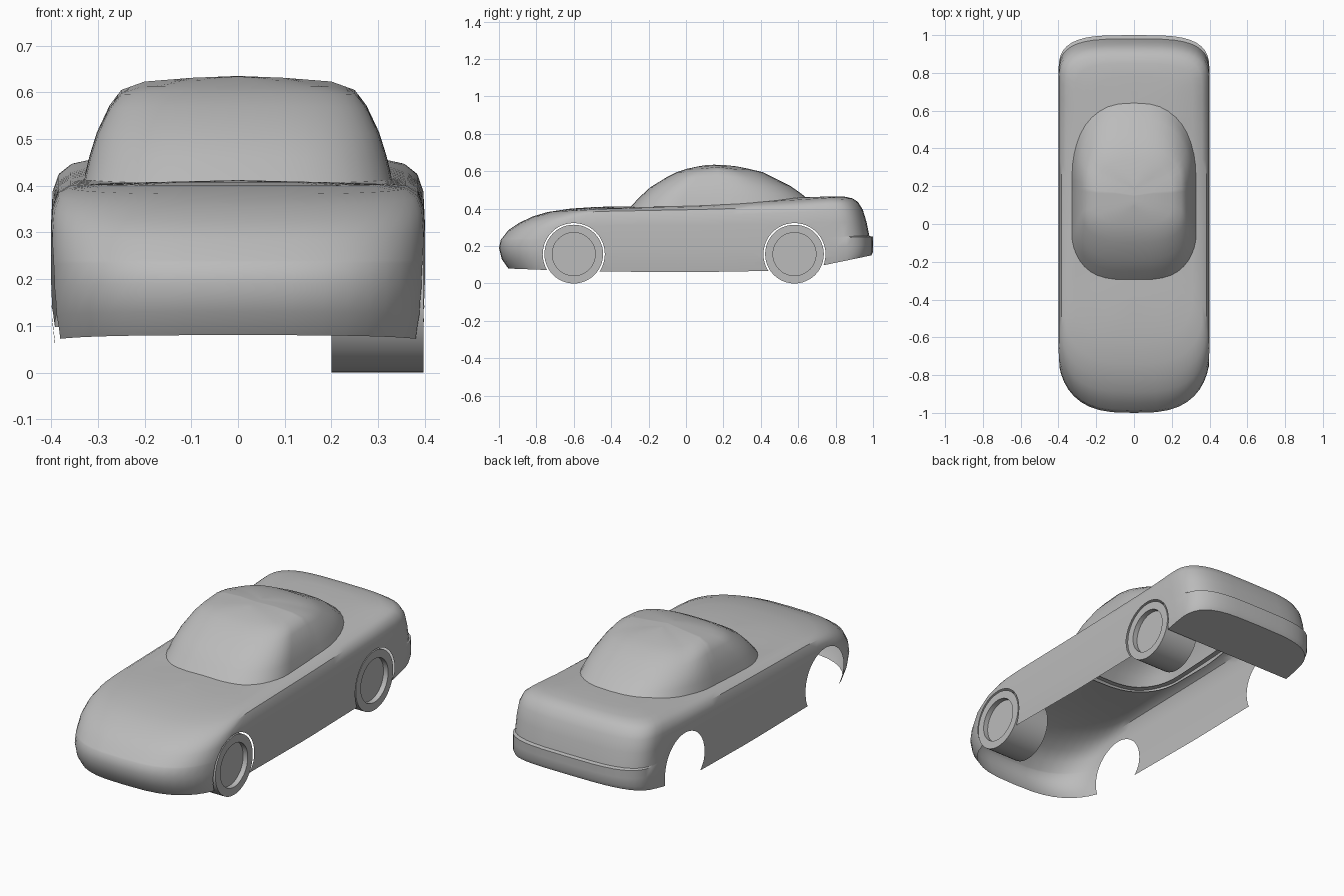
import bpy, bmesh, math

cube = bpy.data.objects.get("Cube")
if cube:
    bpy.data.objects.remove(cube, do_unlink=True)

paint = bpy.data.materials.new("grey_paint")
paint.use_nodes = True
grey = (0.5, 0.5, 0.5, 1)
paint.diffuse_color = grey
paint.node_tree.nodes["Principled BSDF"].inputs["Base Color"].default_value = grey


def make_object(name, bm):
    mesh = bpy.data.meshes.new(name)
    bm.to_mesh(mesh)
    bm.free()
    obj = bpy.data.objects.new(name, mesh)
    bpy.context.collection.objects.link(obj)
    # second slot marks faces that are thrown away after cutting
    mesh.materials.append(paint)
    mesh.materials.append(paint)
    return obj


def smooth(obj, degrees=35):
    bpy.ops.object.select_all(action="DESELECT")
    obj.select_set(True)
    bpy.context.view_layer.objects.active = obj
    bpy.ops.object.shade_smooth_by_angle(angle=math.radians(degrees))


def half_outline(front, rear, rear_pow, steps=10, mid=16):
    """Unit half plan: (width, fraction of length) from front tip to rear tip."""
    pts = []
    for i in range(steps):
        a = math.pi / 2 * (1 - i / steps)
        pts.append((max(math.cos(a), 0) ** (2 / 3), front * (1 - math.sin(a))))
    pts[0] = (0, 0)
    for i in range(mid + 1):
        pts.append((1, front + (1 - front - rear) * i / mid))
    for i in range(1, steps + 1):
        a = math.pi / 2 * i / steps
        w = 0 if i == steps else math.cos(a) ** (2 / (rear_pow + 0.7))
        pts.append((w, 1 - rear * (1 - math.sin(a) ** (2 / rear_pow))))
    return pts


def height(f, zs):
    """Height along a ring from five control heights."""
    stops = (0, 0.2, 0.5, 0.8, 1)
    for i in range(4):
        if f <= stops[i + 1] + 1e-6:
            k = (f - stops[i]) / (stops[i + 1] - stops[i])
            return zs[i] + (zs[i + 1] - zs[i]) * k
    return zs[-1]


def loft(rows, plan, cap):
    """Stack of plan rings; row = front y, rear y, half width, five heights."""
    bm = bmesh.new()
    left = plan
    right = [(-w, f) for w, f in plan[-2:0:-1]]
    rings = []
    for yf, yr, width, *zs in rows:
        rings.append([bm.verts.new((w * width, yf + (yr - yf) * f, height(f, zs)))
                      for w, f in left + right])
    n = len(rings[0])
    for a, b in zip(rings, rings[1:]):
        for i in range(n):
            j = (i + 1) % n
            bm.faces.new((a[i], a[j], b[j], b[i]))
    if cap:
        r = rings[0]
        for i in range(len(plan) - 1):
            quad = [r[i], r[i + 1], r[(n - i - 1) % n], r[(n - i) % n]]
            face = bm.faces.new(list(dict.fromkeys(quad)))
            # only the panel behind the rear wheels stays closed
            face.material_index = 0 if face.calc_center_median().y > 0.75 else 1
    bmesh.ops.remove_doubles(bm, verts=bm.verts, dist=1e-5)
    bmesh.ops.recalc_face_normals(bm, faces=bm.faces)
    return bm


# Body shell, from the sill up to the spine of hood and deck
body_rows = [
    (-.95, .99, .392, .08, .065, .06, .07, .15),
    (-.985, 1, .398, .13, .12, .11, .12, .17),
    (-1, 1, .4, .19, .18, .18, .18, .21),
    (-.99, 1, .4, .235, .23, .23, .24, .25),
    (-.985, .98, .4, .24, .24, .24, .247, .254),
    (-.95, .965, .4, .285, .31, .31, .32, .33),
    (-.89, .945, .397, .325, .355, .36, .38, .395),
    (-.82, .92, .385, .358, .385, .395, .41, .435),
    (-.74, .89, .36, .382, .4, .41, .43, .455),
    (-.62, .85, .31, .4, .405, .42, .445, .464),
    (-.5, .78, .2, .408, .407, .42, .455, .466),
    (-.4, .68, 0, .412, .412, .42, .458, .462),
]
body = make_object("body_shell", loft(body_rows, half_outline(.15, .1, 3), True))

# Cabin, from the seam up to the roof
cabin_plan = half_outline(.26, .42, 2)
cabin_rows = [
    (-.305, .655, .332, .4, .4, .4, .43, .45),
    (-.25, .61, .318, .46, .46, .46, .475, .485),
    (-.19, .56, .302, .515, .51, .515, .515, .52),
    (-.1, .47, .275, .57, .565, .572, .56, .565),
    (-.05, .41, .25, .595, .595, .605, .59, .595),
    (0, .34, .2, .612, .612, .623, .61, .612),
    (.06, .27, .1, .625, .627, .631, .626, .626),
    (.1, .2, 0, .632, .634, .635, .634, .634),
]
cabin = make_object("cabin", loft(cabin_rows, cabin_plan, False))
smooth(cabin)

# Cutters for the cabin opening and the wheel arches
AXLES = (-.6, .58)
WHEEL_Z = .157
cutters = []
opening = [(-.27, .61, .305) + (z,) * 5 for z in (.25, .55)]
opening.append((0, .4, 0) + (.6,) * 5)
cutters.append(make_object("opening_cutter", loft(opening, cabin_plan, True)))
for y in AXLES:
    bm = bmesh.new()
    bmesh.ops.create_cone(bm, cap_ends=True, segments=48, radius1=.166,
                          radius2=.166, depth=1.2)
    for v in bm.verts:
        v.co = (v.co.z, v.co.y + y, WHEEL_Z - v.co.x)
    bmesh.ops.recalc_face_normals(bm, faces=bm.faces)
    cutters.append(make_object("arch_cutter", bm))

for cutter in cutters:
    cutter.hide_render = True
    for p in cutter.data.polygons:
        p.material_index = 1
    mod = body.modifiers.new("cut", "BOOLEAN")
    mod.operation = "DIFFERENCE"
    mod.solver = "EXACT"
    mod.object = cutter

graph = bpy.context.evaluated_depsgraph_get()
cut_mesh = bpy.data.meshes.new_from_object(body.evaluated_get(graph))
body.modifiers.clear()
body.data = cut_mesh
for cutter in cutters:
    bpy.data.objects.remove(cutter, do_unlink=True)

# Keep only the outer skin, open underneath
bm = bmesh.new()
bm.from_mesh(cut_mesh)
waste = [f for f in bm.faces if f.material_index == 1]
bmesh.ops.delete(bm, geom=waste, context="FACES")
bm.to_mesh(cut_mesh)
bm.free()
smooth(body)

# Wheels, on the left side only: lathed profile of (x, radius)
wheel_profile = [(.2, 0), (.2, .157), (.397, .157), (.397, .115), (.37, .115), (.37, 0)]
for y, name in zip(AXLES, ("front_wheel", "rear_wheel")):
    bm = bmesh.new()
    verts = [bm.verts.new((x, y, WHEEL_Z + r)) for x, r in wheel_profile]
    edges = [bm.edges.new(pair) for pair in zip(verts, verts[1:])]
    bmesh.ops.spin(bm, geom=verts + edges, cent=(0, y, WHEEL_Z), axis=(1, 0, 0),
                   angle=2 * math.pi, steps=48, use_merge=True)
    bmesh.ops.remove_doubles(bm, verts=bm.verts, dist=1e-5)
    bmesh.ops.recalc_face_normals(bm, faces=bm.faces)
    smooth(make_object(name, bm))
